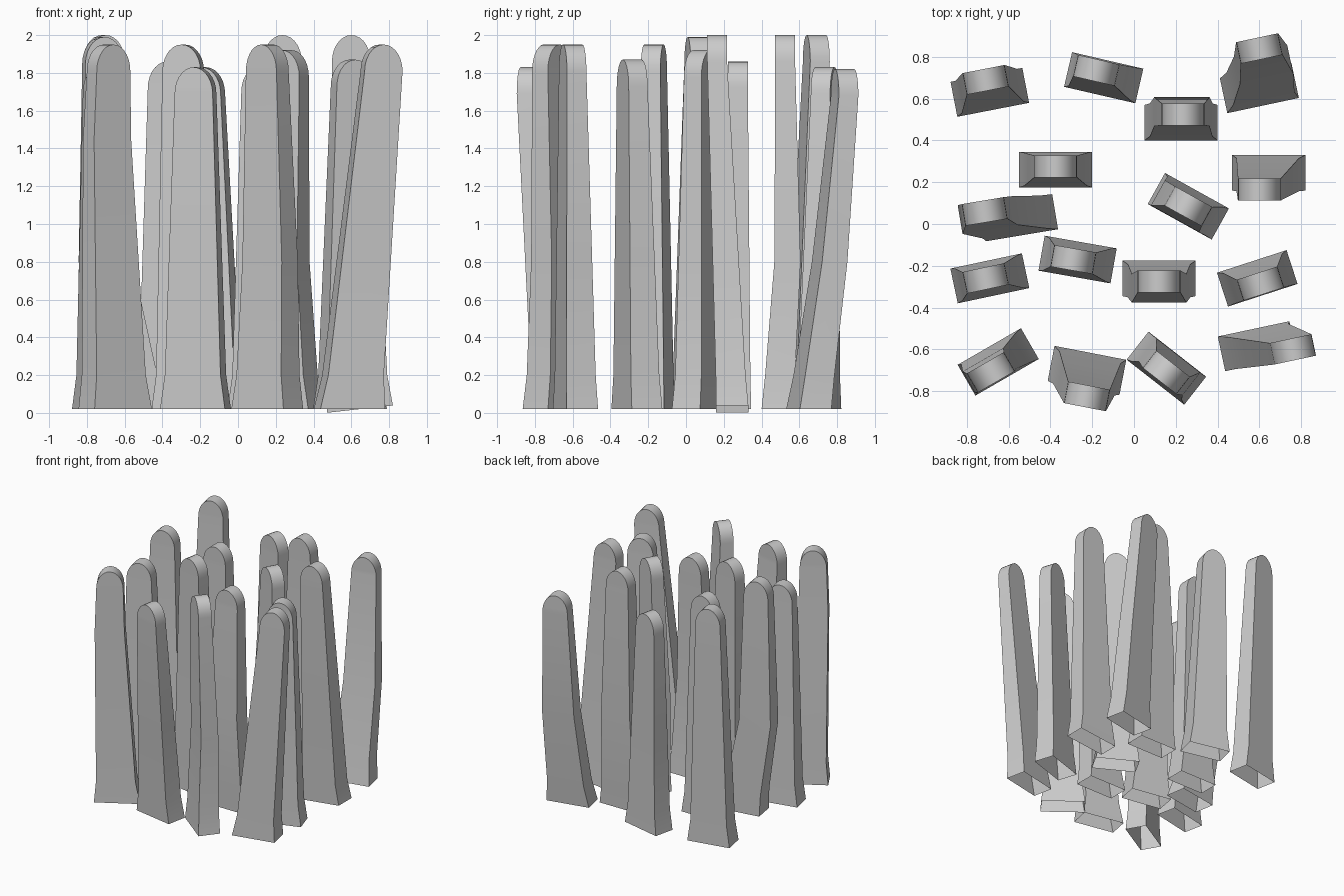
import bpy, bmesh, math

if "Cube" in bpy.data.objects:
    bpy.data.objects.remove(bpy.data.objects["Cube"])

FOOT, ANKLE, TOP = (0.35, 0.17), (0.30, 0.158), (0.205, 0.105)  # width, depth
ARCH, SEG = 0.14, 14              # rounded top height and segments


def lerp(a, b, t):
    return a + (b - a) * t


def slab(height, x, y, turn, lean_x=0, lean_y=0, bend_x=0, bend_y=0, bend_z=0.8, slant=0):
    """Leaning plank with a flared open foot, a bend and a rounded top."""
    bm = bmesh.new()
    c, s = math.cos(math.radians(turn)), math.sin(math.radians(turn))
    zt = height - ARCH

    def vert(ctr, lx, ly, z):
        return bm.verts.new((ctr[0] + lx * c - ly * s, ctr[1] + lx * s + ly * c, z))

    # foot, ankle, bend and shoulder cross-sections
    rings = []
    for z, bent in ((0.02, 0), (0.2, 0.25), (bend_z, 1), (zt, 0)):
        foot = z < 0.1
        f = 0 if foot else z / zt
        t = (z - 0.2) / (zt - 0.2)
        w, d = FOOT if foot else (lerp(ANKLE[0], TOP[0], t), lerp(ANKLE[1], TOP[1], t))
        ctr = (x + lean_x * f + bend_x * bent, y + lean_y * f + bend_y * bent)
        rings.append([vert(ctr, sx * w / 2, sy * d / 2, z + (slant * sx * w / 2 if foot else 0))
                      for sx, sy in ((-1, -1), (1, -1), (1, 1), (-1, 1))])
    for a, b in zip(rings, rings[1:]):
        for i in range(4):
            j = (i + 1) % 4
            bm.faces.new((a[i], a[j], b[j], b[i]))

    # rounded top
    fl, fr, br, bl = rings[-1]
    front, back = [fr], [br]
    for k in range(1, SEG):
        a = math.pi * k / SEG
        px, pz = TOP[0] / 2 * math.cos(a), zt + ARCH * math.sin(a)
        front.append(vert(ctr, px, -TOP[1] / 2, pz))
        back.append(vert(ctr, px, TOP[1] / 2, pz))
    front.append(fl)
    back.append(bl)
    bm.faces.new(front)
    bm.faces.new(back[::-1])
    for k in range(SEG):
        bm.faces.new((front[k], back[k], back[k + 1], front[k + 1]))
    bmesh.ops.recalc_face_normals(bm, faces=bm.faces)

    mesh = bpy.data.meshes.new("slab")
    bm.to_mesh(mesh)
    bm.free()
    ob = bpy.data.objects.new("slab", mesh)
    bpy.context.collection.objects.link(ob)
    for o in bpy.context.selected_objects:
        o.select_set(False)
    ob.select_set(True)
    bpy.context.view_layer.objects.active = ob
    bpy.ops.object.shade_smooth_by_angle(angle=math.radians(20))


# back row
slab(2.0, -0.69, 0.63, 11, -0.02, 0.06)
slab(1.83, -0.145, 0.7, -13, -0.035, 0.035)
slab(2.0, 0.225, 0.485, 0, 0.01, 0.04, bend_y=0.035)
slab(1.82, 0.6, 0.65, 12, 0, 0.19, bend_x=0.02, bend_y=0.02)
# middle rows
slab(1.86, -0.375, 0.26, 0, lean_y=0.015)
slab(2.0, 0.645, 0.245, 0, -0.045, -0.08, slant=0.11)
slab(1.99, -0.55, 0.03, 9.5, -0.165, 0.03, bend_x=-0.08)
slab(1.92, 0.26, 0.085, -29, bend_x=-0.03)
slab(1.84, -0.69, -0.26, 12, lean_x=-0.02)
slab(1.95, -0.27, -0.17, -10, lean_x=-0.02)
slab(1.84, 0.12, -0.26, 0, lean_y=-0.015, bend_y=-0.04)
slab(1.87, 0.59, -0.26, 18, 0.015, -0.025)
# front row
slab(1.95, -0.65, -0.66, 30, -0.035, -0.05, bend_x=-0.015, bend_z=1.45)
slab(1.83, -0.225, -0.7, -11, lean_y=-0.125)
slab(1.95, 0.155, -0.69, -38, lean_y=-0.02, bend_x=0.015, bend_y=0.015)
slab(1.95, 0.59, -0.585, 12, 0.17, -0.015)
